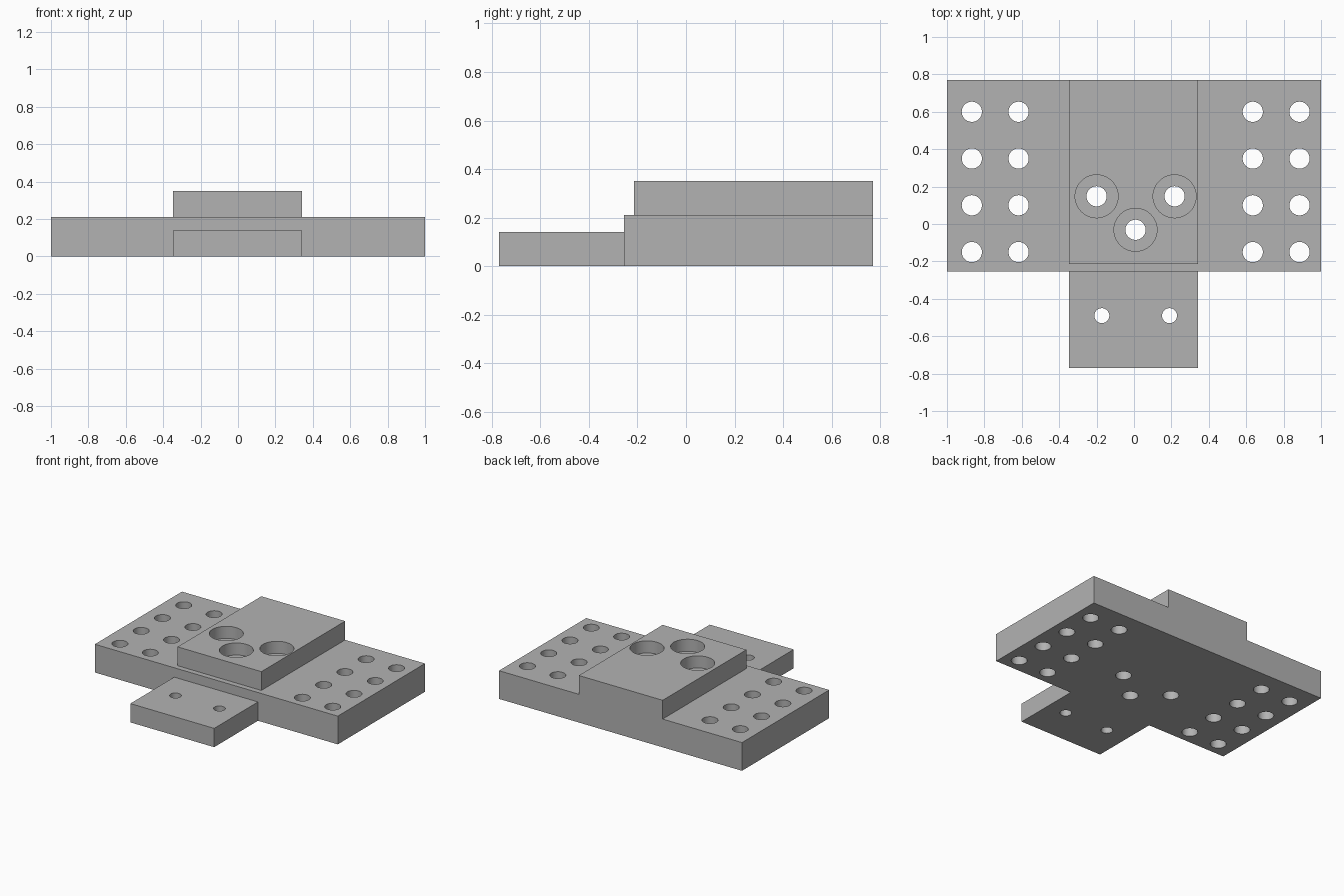
import bpy, bmesh, math
from mathutils import Matrix, Vector

cube = bpy.data.objects.get("Cube")
if cube:
    bpy.data.objects.remove(cube, do_unlink=True)

grey = bpy.data.materials.new("machined grey")
grey.use_nodes = True
grey.diffuse_color = (0.45, 0.45, 0.45, 1)
grey.node_tree.nodes["Principled BSDF"].inputs["Base Color"].default_value = grey.diffuse_color


def new_object(name, bm):
    mesh = bpy.data.meshes.new(name)
    bm.to_mesh(mesh)
    bm.free()
    mesh.materials.append(grey)
    obj = bpy.data.objects.new(name, mesh)
    bpy.context.collection.objects.link(obj)
    return obj


def box(name, low, high):
    low, high = Vector(low), Vector(high)
    bm = bmesh.new()
    bmesh.ops.create_cube(bm, size=1, matrix=Matrix.Translation((low + high) / 2)
                          @ Matrix.Diagonal((high - low).to_4d()))
    return new_object(name, bm)


def drills(name, centres, radius, bottom, top):
    """One cutter made of a cylinder at every hole centre."""
    bm = bmesh.new()
    for x, y in centres:
        bmesh.ops.create_cone(bm, cap_ends=True, segments=48, radius1=radius, radius2=radius,
                              depth=top - bottom,
                              matrix=Matrix.Translation((x, y, (bottom + top) / 2)))
    obj = new_object(name, bm)
    obj.hide_render = True
    return obj


def combine(target, tool, operation):
    mod = target.modifiers.new(tool.name, 'BOOLEAN')
    mod.operation, mod.solver, mod.object = operation, 'EXACT', tool
    bpy.context.view_layer.objects.active = target
    bpy.ops.object.modifier_apply(modifier=mod.name)
    bpy.data.objects.remove(tool, do_unlink=True)


# Stepped body: wide plate, raised block and front tongue
LEFT, RIGHT, BACK = 0.343, -0.347, 0.77
STEP, BLOCK_TOP = -0.255, 0.35
body = box("mounting_plate", (-1, STEP, 0), (1, BACK, 0.21))
combine(body, box("raised_block", (RIGHT, -0.215, 0.1), (LEFT, BACK, BLOCK_TOP)), 'UNION')
combine(body, box("front_tongue", (RIGHT, -0.77, 0), (LEFT, STEP + 0.1, 0.14)), 'UNION')

# Wing hole grids, counterbored bolt holes and small tongue holes
wing = [(x, 0.6 - 0.25 * row) for x in (-0.867, -0.617, 0.635, 0.885) for row in range(4)]
bolts = [(-0.2, 0.148), (0.217, 0.148), (0.008, -0.031)]
pins = [(-0.172, -0.49), (0.19, -0.49)]
combine(body, drills("bolt_heads", bolts, 0.115, BLOCK_TOP - 0.09, 0.5), 'DIFFERENCE')
combine(body, drills("through_holes", wing + bolts, 0.054, -0.1, 0.5), 'DIFFERENCE')
combine(body, drills("pin_holes", pins, 0.04, -0.1, 0.5), 'DIFFERENCE')

# Smooth hole walls, sharp machined edges
bpy.ops.object.select_all(action='DESELECT')
body.select_set(True)
bpy.context.view_layer.objects.active = body
bpy.ops.object.shade_smooth_by_angle(angle=math.radians(30))
